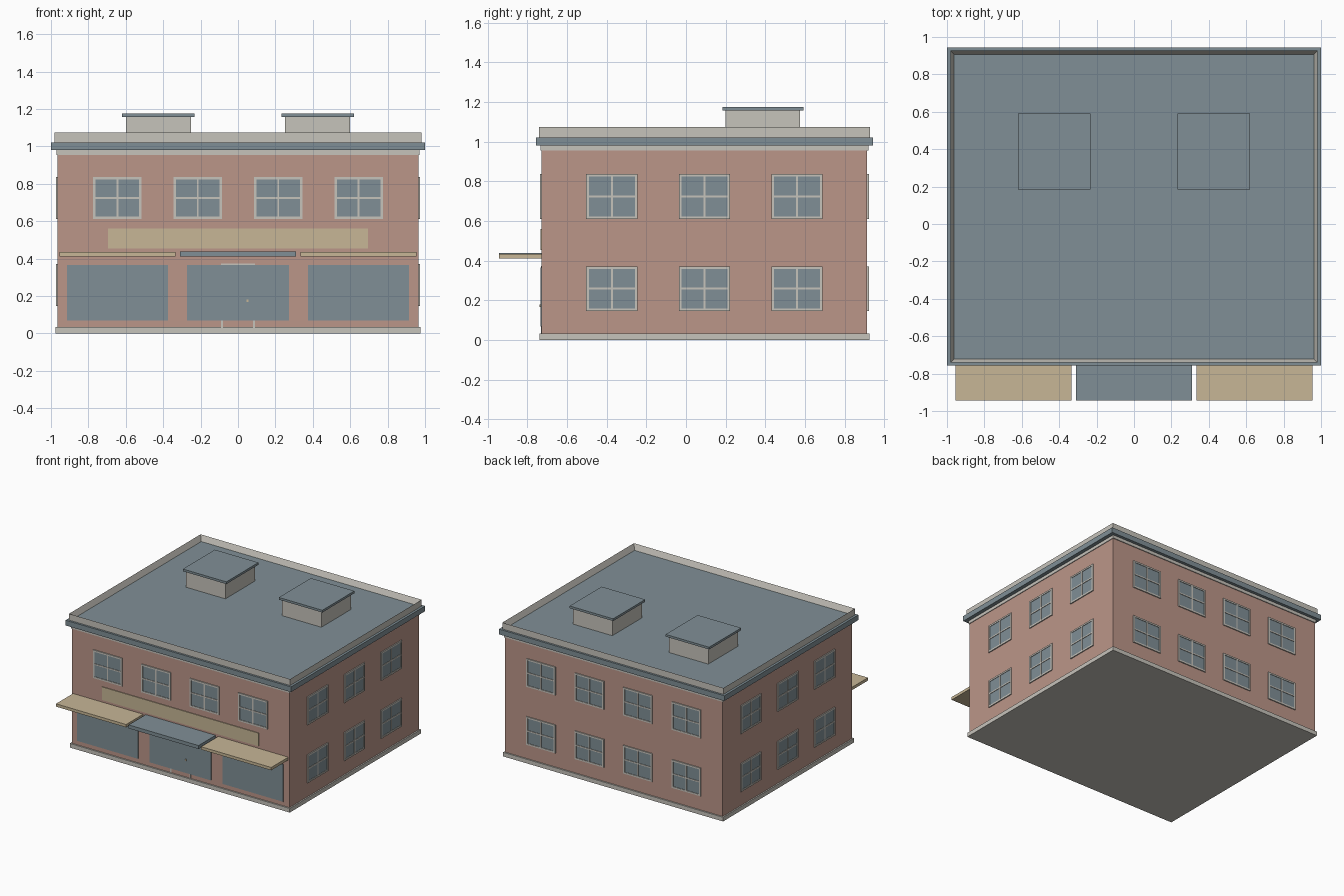
import bpy, bmesh
from mathutils import Matrix, Vector

if "Cube" in bpy.data.objects:
    bpy.data.objects.remove(bpy.data.objects["Cube"], do_unlink=True)


def material(name, r, g, b):
    m = bpy.data.materials.new(name)
    m.use_nodes = True
    m.diffuse_color = (r, g, b, 1)
    m.node_tree.nodes["Principled BSDF"].inputs["Base Color"].default_value = (r, g, b, 1)
    return m


BRICK = material("brick", 0.50, 0.305, 0.25)
SLATE = material("slate", 0.216, 0.275, 0.305)
CREAM = material("cream_stone", 0.565, 0.546, 0.497)
TAN = material("tan", 0.571, 0.468, 0.305)

CY = 0.093               # centre of the building in y
HX, HY = 0.965, 0.82     # half size of the brick body
FRONT = CY - HY


def add_box(bm, x, y, z):
    """Add a box spanning the (low, high) pairs to a bmesh."""
    size = [b - a for a, b in (x, y, z)]
    mid = [(a + b) / 2 for a, b in (x, y, z)]
    bmesh.ops.create_cube(bm, size=1, matrix=Matrix.Translation(mid) @ Matrix.Diagonal((*size, 1)))


def finish(bm, name, *mats):
    mesh = bpy.data.meshes.new(name)
    bm.to_mesh(mesh)
    bm.free()
    for m in mats:
        mesh.materials.append(m)
    obj = bpy.data.objects.new(name, mesh)
    bpy.context.collection.objects.link(obj)
    return obj


def box(name, mat, x, y, z):
    bm = bmesh.new()
    add_box(bm, x, y, z)
    return finish(bm, name, mat)


def slab(name, mat, hx, hy, z):
    """Box centred on the building."""
    return box(name, mat, (-hx, hx), (CY - hy, CY + hy), z)


# Stacked building layers
slab("plinth", CREAM, 0.976, 0.831, (0, 0.033))
slab("brick_walls", BRICK, HX, HY, (0.033, 0.955))
slab("trim_band", CREAM, 0.97, 0.826, (0.955, 0.98))
slab("cornice", SLATE, 1.0, 0.85, (0.98, 1.022))

# Parapet with the roof sunk inside it
bm = bmesh.new()
add_box(bm, (-0.981, 0.981), (CY - 0.834, CY + 0.834), (1.022, 1.073))
bm.normal_update()
top = max(bm.faces, key=lambda f: f.calc_center_median().z)
bmesh.ops.inset_region(bm, faces=[top], thickness=0.028)
bmesh.ops.translate(bm, verts=top.verts, vec=Vector((0, 0, -0.045)))
top.material_index = 1
finish(bm, "parapet_and_roof", CREAM, SLATE)

# Rooftop units with overhanging caps
for side, cx in (("right", -0.426), ("left", 0.426)):
    box(f"{side}_roof_unit", CREAM, (cx - 0.174, cx + 0.174), (0.2, 0.574), (1.028, 1.157))
    box(f"{side}_roof_unit_cap", SLATE, (cx - 0.193, cx + 0.193), (0.185, 0.591), (1.157, 1.175))


# Paned windows: built facing -y, then turned to their wall
def window(name, angle, wall, offset, z0):
    w, h, rim, bar = 0.129, 0.226, 0.013, 0.005
    place = Matrix.Translation((0, CY, 0)) @ Matrix.Rotation(angle, 4, "Z")
    place = place @ Matrix.Translation((offset, -wall, z0))
    frame, glass = bmesh.new(), bmesh.new()
    depth = (-0.008, 0.004)
    for x in ((-w, rim - w), (-bar, bar), (w - rim, w)):
        add_box(frame, x, depth, (0, h))
    for z in ((0, rim), (h / 2 - bar, h / 2 + bar), (h - rim, h)):
        for x in ((rim - w, -bar), (bar, w - rim)):
            add_box(frame, x, depth, z)
    add_box(glass, (rim - w, w - rim), (-0.004, 0.004), (rim, h - rim))
    for bm, part, mat in ((frame, "frame", CREAM), (glass, "glass", SLATE)):
        bm.transform(place)
        finish(bm, f"{name}_window_{part}", mat)


QUARTER = 1.5707963
LONG = [-0.645, -0.215, 0.215, 0.645]
SHORT = [-0.467, 0, 0.467]
LOW, HIGH = 0.146, 0.611
for name, turns, wall, offsets, rows in (
        ("front", 0, HY, LONG, [HIGH]),
        ("left", 1, HX, SHORT, [LOW, HIGH]),
        ("back", 2, HY, LONG, [LOW, HIGH]),
        ("right", 3, HX, SHORT, [LOW, HIGH])):
    for z0 in rows:
        for offset in offsets:
            window(name, turns * QUARTER, wall, offset, z0)

# Shop front glazing and sign board
for name, x in (("right", (-0.914, -0.375)), ("middle", (-0.272, 0.272)), ("left", (0.375, 0.914))):
    box(f"{name}_shop_glass", SLATE, x, (FRONT - 0.006, FRONT + 0.002), (0.068, 0.367))
box("sign_board", TAN, (-0.695, 0.695), (FRONT - 0.006, FRONT + 0.002), (0.455, 0.56))

# Door surround behind the middle glass, and its knob
bm = bmesh.new()
for x in ((-0.09, -0.08), (0.08, 0.09)):
    add_box(bm, x, (FRONT - 0.004, FRONT + 0.002), (0.033, 0.365))
add_box(bm, (-0.09, 0.09), (FRONT - 0.004, FRONT + 0.002), (0.365, 0.373))
finish(bm, "door_surround", CREAM)
box("door_knob", TAN, (0.045, 0.055), (FRONT - 0.012, FRONT), (0.168, 0.18))

# Flat awnings
for name, mat, x, z in (("right", TAN, (-0.955, -0.333), (0.412, 0.435)),
                        ("middle", SLATE, (-0.31, 0.31), (0.41, 0.438)),
                        ("left", TAN, (0.333, 0.955), (0.412, 0.435))):
    box(f"{name}_awning", mat, x, (-0.943, FRONT + 0.002), z)
